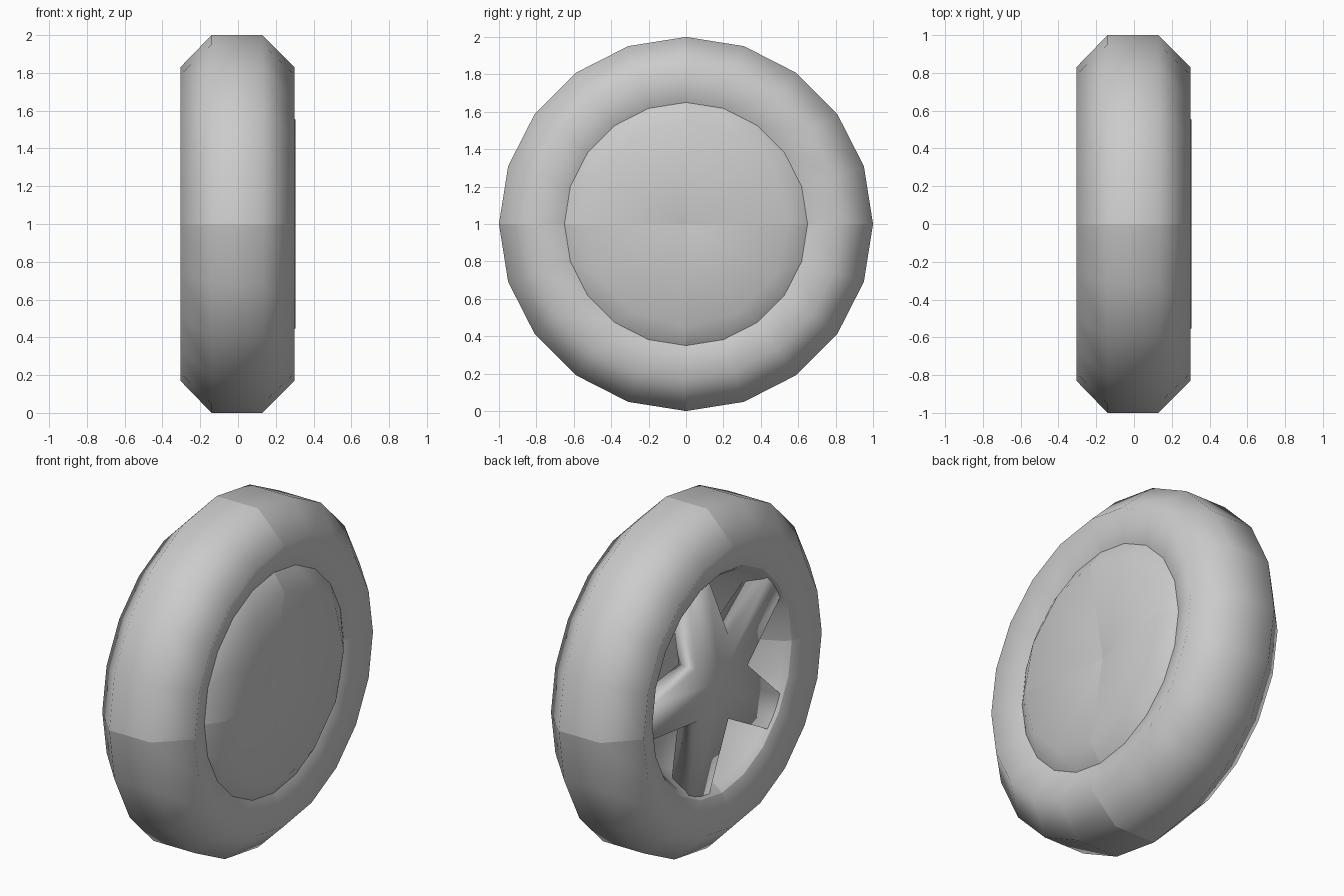
import bpy
import bmesh
from math import sin, cos, pi, radians

cube = bpy.data.objects.get("Cube")
if cube:
    bpy.data.objects.remove(cube, do_unlink=True)

# Single grey material
grey = bpy.data.materials.new("plain_grey")
grey.use_nodes = True
colour = (0.6, 0.6, 0.6, 1)
grey.diffuse_color = colour
grey.node_tree.nodes["Principled BSDF"].inputs["Base Color"].default_value = colour


def point(bm, x, radius, angle):
    return bm.verts.new((x, radius * cos(angle), 1 + radius * sin(angle)))


def ring(bm, x, radius, sides):
    if radius == 0:
        return [point(bm, x, 0, 0)]
    return [point(bm, x, radius, 2 * pi * i / sides) for i in range(sides)]


def skin(bm, a, b):
    """Join two rings, also when their side counts differ."""
    na, nb = len(a), len(b)
    if na == 1 or nb == 1:
        for i in range(max(na, nb)):
            if na == 1:
                bm.faces.new((a[0], b[(i + 1) % nb], b[i]))
            else:
                bm.faces.new((a[i], a[(i + 1) % na], b[0]))
        return
    i = j = 0
    while i < na or j < nb:
        step_a, step_b = (i + 1) * nb, (j + 1) * na
        face = [a[i % na]]
        if step_a <= step_b:
            i += 1
            face.append(a[i % na])
        old = b[j % nb]
        if step_b <= step_a:
            j += 1
            face.append(b[j % nb])
        face.append(old)
        bm.faces.new(face)


def finish(bm, name, sharp, seams=True):
    for face in bm.faces:
        face.smooth = True
    for edge in bm.edges:
        on_seam = seams and any(
            all(abs(v.co[k] - offset) < 0.001 for v in edge.verts)
            for k, offset in ((1, 0), (2, 1)))
        edge.smooth = not (on_seam or edge.calc_face_angle(0) > radians(sharp))
    mesh = bpy.data.meshes.new(name)
    bm.to_mesh(mesh)
    bm.free()
    mesh.materials.append(grey)
    bpy.context.collection.objects.link(bpy.data.objects.new(name, mesh))


def lathe(name, profile, sharp):
    """Turn (x, radius, sides) rings about the axle, shaded in quarters."""
    bm = bmesh.new()
    rings = [ring(bm, *p) for p in profile]
    for a, b in zip(rings, rings[1:]):
        skin(bm, a, b)
    finish(bm, name, sharp)


# Tyre with chamfered shoulders and dished side walls
lathe("tyre", [(-0.235, 0.65, 20), (-0.305, 0.83, 20), (-0.14, 1, 20),
               (0.13, 1, 20), (0.3, 0.83, 20), (0.235, 0.65, 20)], 55)

# Raised cap with a shallow hollow centre
lathe("hub_cap", [(0.235, 0.65, 20), (0.305, 0.55, 12), (0.22, 0, 12)], 35)

# Hollow rim behind the spokes
lathe("rim_bowl", [(0.06, 0, 20), (0.05, 0.3, 20), (-0.02, 0.53, 20),
                   (-0.2, 0.62, 20), (-0.235, 0.65, 20)], 80)

# Five tapering spokes as one thick star
bm = bmesh.new()
outlines = []
for x in (-0.22, -0.1):
    outline = []
    for k in range(5):
        middle = 2 * pi * k / 5
        outline += [point(bm, x, 0.64, middle - radians(9)),
                    point(bm, x, 0.64, middle + radians(9)),
                    point(bm, x, 0.26, middle + pi / 5)]
    outlines.append(outline)
back, front = outlines
skin(bm, ring(bm, -0.22, 0, 1), back)
skin(bm, back, front)
skin(bm, front, ring(bm, -0.1, 0, 1))
finish(bm, "spokes", 40, seams=False)
